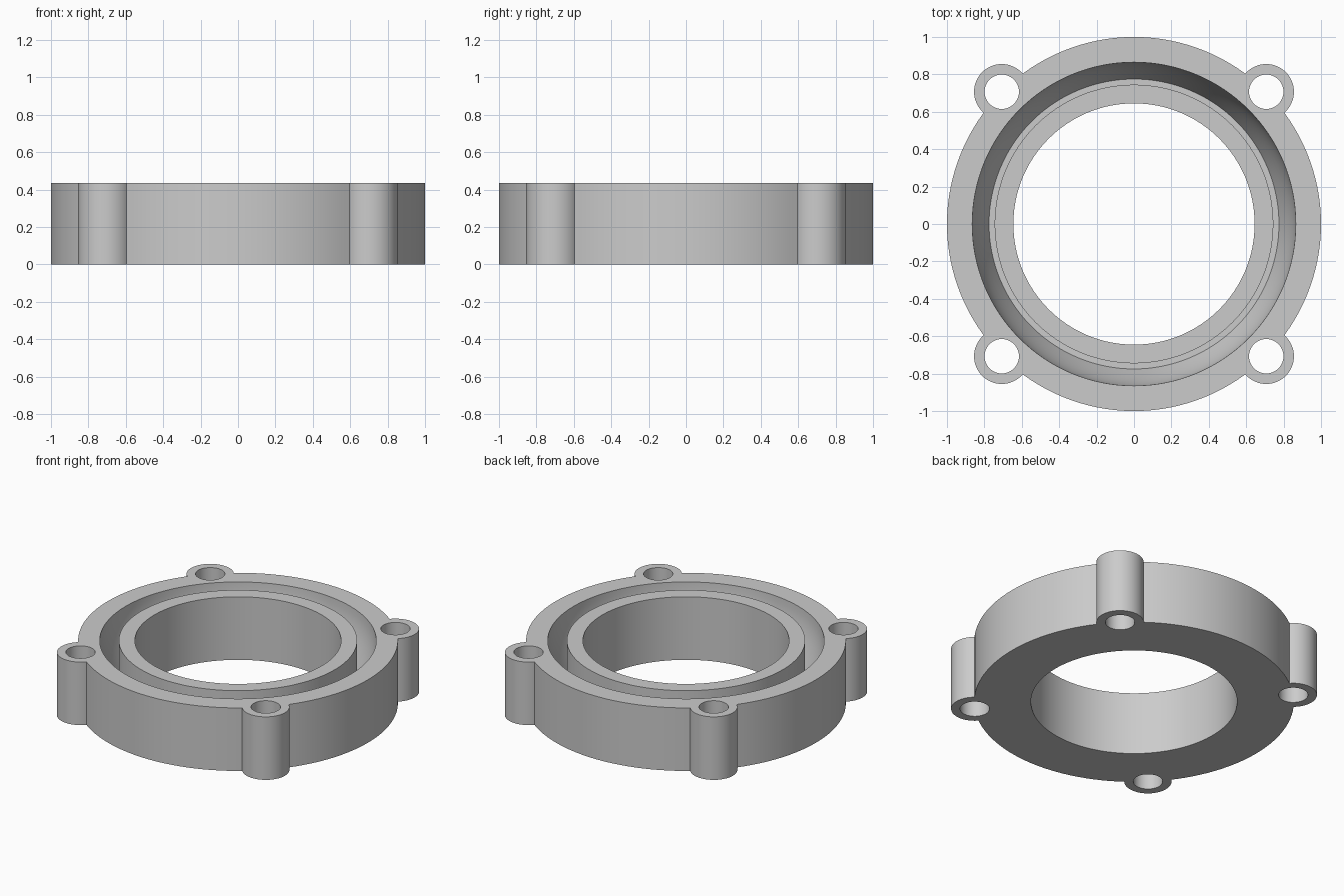
import bpy, bmesh, math

default = bpy.data.objects.get("Cube")
if default:
    bpy.data.objects.remove(default, do_unlink=True)

HEIGHT = 0.435
OVER = 0.05            # how far cutters run past the faces
SEGMENTS = 128

# Plain grey finish
grey = bpy.data.materials.new("plain_grey")
grey.use_nodes = True
colour = (0.6, 0.6, 0.6, 1)
grey.diffuse_color = colour
grey.node_tree.nodes["Principled BSDF"].inputs["Base Color"].default_value = colour


def cylinder(name, radius, z0, z1, x=0, y=0, sides=SEGMENTS):
    bpy.ops.mesh.primitive_cylinder_add(vertices=sides, radius=radius, depth=z1 - z0,
                                        location=(x, y, (z0 + z1) / 2))
    obj = bpy.context.object
    obj.name = name
    return obj


def revolve(name, profile):
    """Turn a closed (radius, height) profile into a ring."""
    bm = bmesh.new()
    rings = []
    for i in range(SEGMENTS):
        a = math.tau * i / SEGMENTS
        rings.append([bm.verts.new((r * math.cos(a), r * math.sin(a), z)) for r, z in profile])
    n = len(profile)
    for i, ring in enumerate(rings):
        after = rings[(i + 1) % SEGMENTS]
        for j in range(n):
            k = (j + 1) % n
            bm.faces.new((ring[j], after[j], after[k], ring[k]))
    bmesh.ops.recalc_face_normals(bm, faces=bm.faces)
    mesh = bpy.data.meshes.new(name)
    bm.to_mesh(mesh)
    bm.free()
    obj = bpy.data.objects.new(name, mesh)
    bpy.context.collection.objects.link(obj)
    return obj


def combine(target, tool, operation):
    mod = target.modifiers.new(operation.lower(), "BOOLEAN")
    mod.operation, mod.solver, mod.object = operation, "EXACT", tool
    bpy.context.view_layer.objects.active = target
    bpy.ops.object.modifier_apply(modifier=mod.name)
    bpy.data.objects.remove(tool, do_unlink=True)


# Round body with four bolt bosses
flange = cylinder("flange_ring", 1, 0, HEIGHT)
corners = [(math.cos(a), math.sin(a)) for a in (math.pi / 4 + i * math.pi / 2 for i in range(4))]
for x, y in corners:
    combine(flange, cylinder("bolt_boss", 0.148, 0, HEIGHT, x, y, 64), "UNION")

# Central bore
combine(flange, cylinder("bore_cutter", 0.645, -OVER, HEIGHT + OVER), "DIFFERENCE")

# Seal groove: straight inner wall, flat floor, hollowed sloping outer wall
FLOOR = 0.1
outer_wall = []
for i in range(9):
    t = i / 8
    outer_wall.append((0.775 + 0.09 * math.sin(t * math.pi / 2), FLOOR + (HEIGHT - FLOOR) * t))
groove = [(0.745, FLOOR)] + outer_wall + [(0.865, HEIGHT + OVER), (0.745, HEIGHT + OVER)]
combine(flange, revolve("groove_cutter", groove), "DIFFERENCE")

# Bolt holes
for x, y in corners:
    combine(flange, cylinder("hole_cutter", 0.092, -OVER, HEIGHT + OVER, x, y, 48), "DIFFERENCE")

flange.data.materials.clear()
flange.data.materials.append(grey)
for face in flange.data.polygons:
    face.material_index = 0
bpy.ops.object.select_all(action="DESELECT")
flange.select_set(True)
bpy.context.view_layer.objects.active = flange
bpy.ops.object.shade_smooth_by_angle(angle=math.radians(30))
